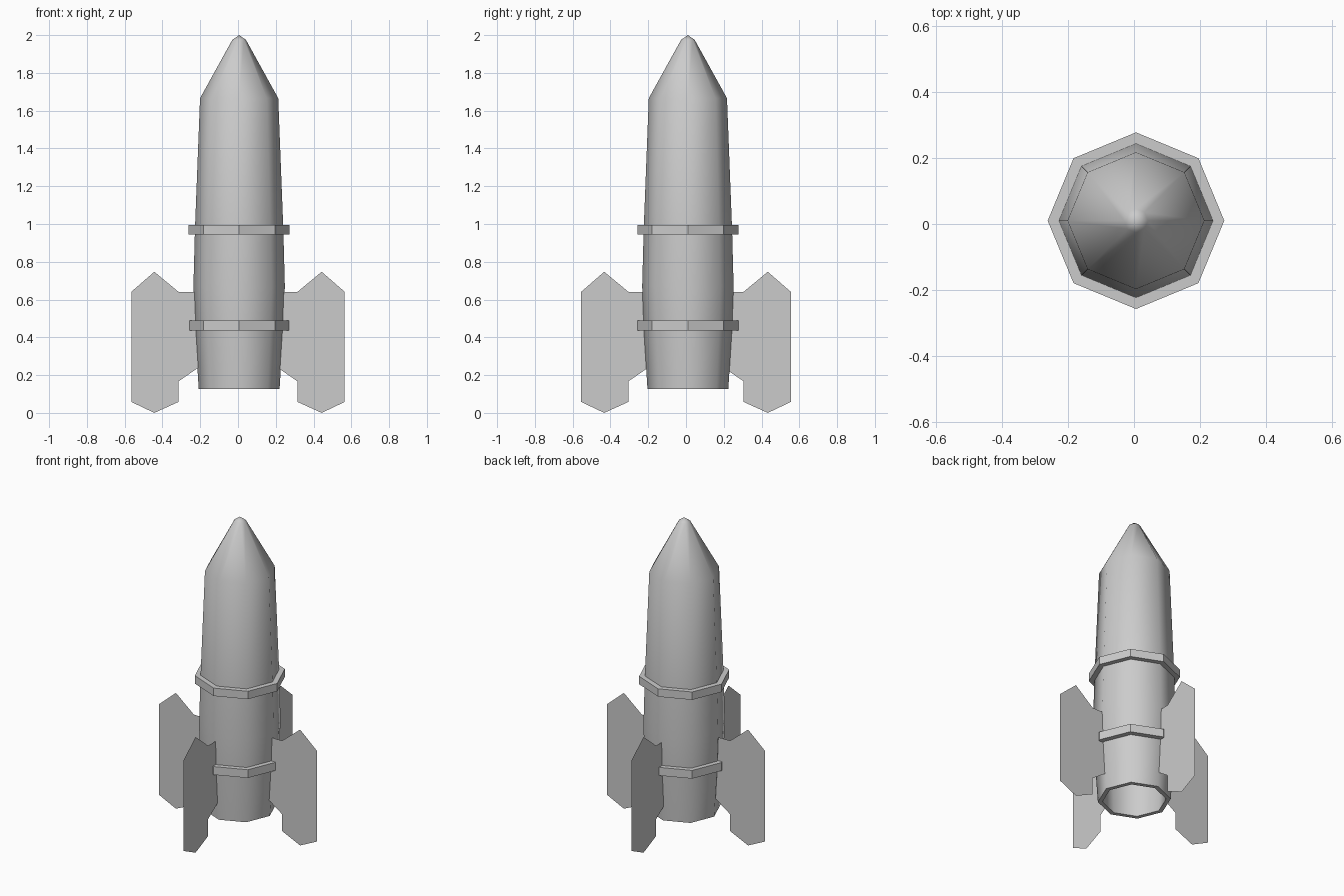
import bpy
import bmesh
import math
from mathutils import Vector, Matrix

cube = bpy.data.objects.get("Cube")
if cube:
    bpy.data.objects.remove(cube, do_unlink=True)

grey = bpy.data.materials.new("plain_grey")
grey.use_nodes = True
grey.diffuse_color = (0.6, 0.6, 0.6, 1)
grey.node_tree.nodes["Principled BSDF"].inputs["Base Color"].default_value = (0.6, 0.6, 0.6, 1)

SIDES = 8
AXIS = Vector((0.006, 0.01, 0))  # centre line of the hull


def add_object(name, bm):
    mesh = bpy.data.meshes.new(name)
    bm.to_mesh(mesh)
    bm.free()
    mesh.materials.append(grey)
    obj = bpy.data.objects.new(name, mesh)
    bpy.context.collection.objects.link(obj)
    return obj


def lathe(name, profile, closed=False):
    """Spin (radius, z) points into an eight-sided solid with corners on the axes."""
    bm = bmesh.new()
    loops = []
    for r, z in profile:
        count = SIDES if r > 0 else 1
        loops.append([bm.verts.new(AXIS + Vector((r * math.cos(math.tau * i / SIDES),
                                                  r * math.sin(math.tau * i / SIDES), z)))
                      for i in range(count)])
    pairs = list(zip(loops, loops[1:]))
    if closed:
        pairs.append((loops[-1], loops[0]))
    for a, b in pairs:
        for i in range(SIDES):
            j = (i + 1) % SIDES
            corners = [a[i % len(a)], a[j % len(a)], b[j % len(b)], b[i % len(b)]]
            bm.faces.new(list(dict.fromkeys(corners)))
    bmesh.ops.recalc_face_normals(bm, faces=bm.faces)
    return add_object(name, bm)


# Hull: hollow exhaust, rim, swollen body, nose cone
hull = lathe("hull", [(0, 0.45), (0.2, 0.45), (0.187, 0.127), (0.214, 0.127),
                      (0.233, 0.43), (0.242, 0.67), (0.234, 0.97),
                      (0.207, 1.666), (0.036, 1.975), (0, 2.0)])
bpy.context.view_layer.objects.active = hull
hull.select_set(True)
bpy.ops.object.shade_smooth_by_angle(angle=math.radians(50))

# Raised bands around the hull
for name, low, high in (("lower_band", 0.437, 0.49), ("upper_band", 0.945, 0.996)):
    lathe(name, [(0.22, low), (0.267, low), (0.267, high), (0.22, high)], closed=True)

# Four paper-thin fins
fin_outline = [(0.21, 0.641), (0.315, 0.641), (0.443, 0.747), (0.565, 0.641),
               (0.565, 0.058), (0.443, 0), (0.315, 0.058), (0.315, 0.167), (0.205, 0.243)]
for i, side in enumerate(("left", "back", "right", "front")):
    bm = bmesh.new()
    shift = 0.01 if i % 2 else 0  # front and back fins sit slightly closer in
    bm.faces.new([bm.verts.new((x - shift, 0, z)) for x, z in fin_outline])
    bmesh.ops.rotate(bm, verts=bm.verts, matrix=Matrix.Rotation(i * math.pi / 2, 3, "Z"))
    add_object(side + "_fin", bm)
